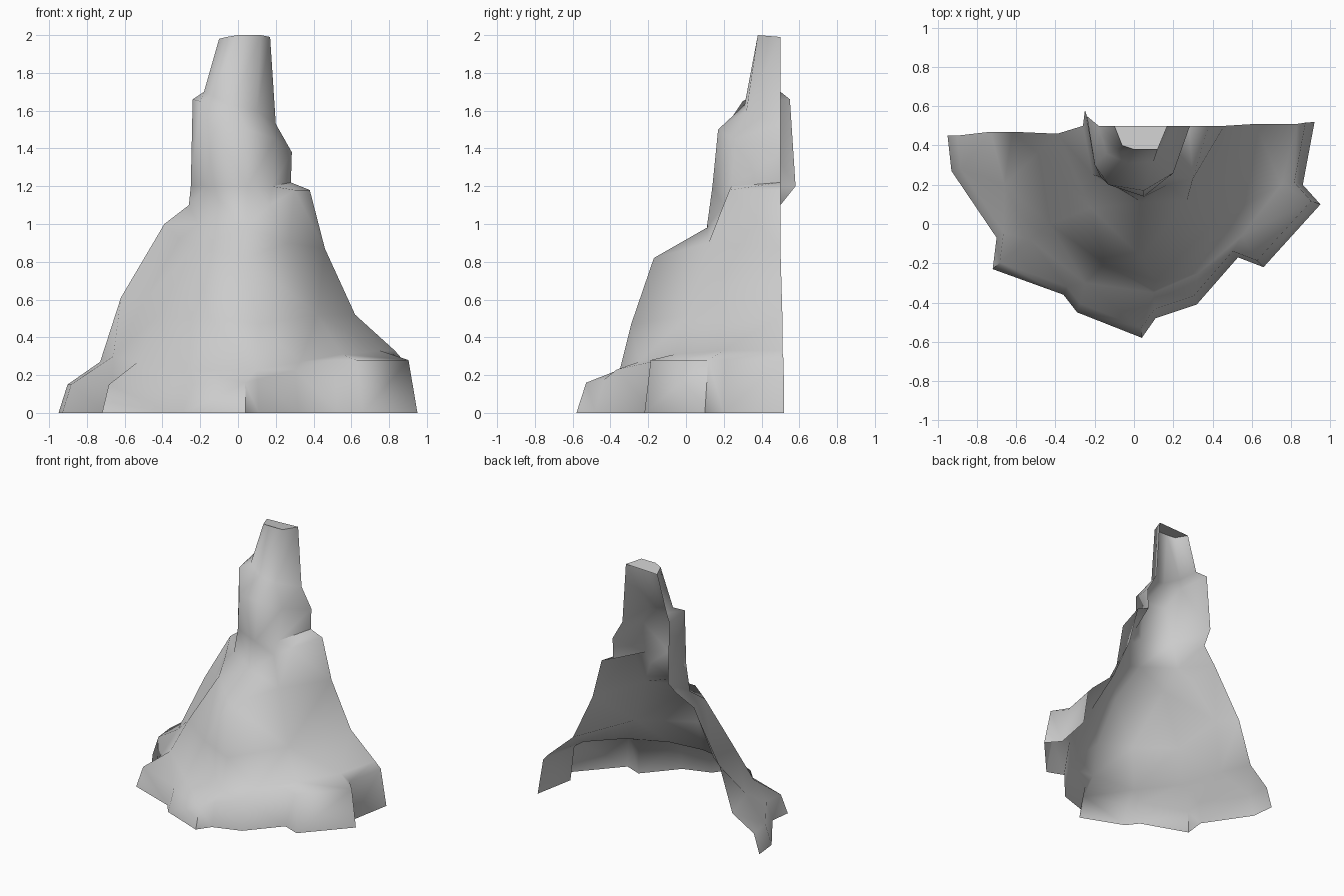
import bpy
import bmesh
from mathutils import Vector

cube = bpy.data.objects.get("Cube")
if cube:
    bpy.data.objects.remove(cube, do_unlink=True)

# Stone material
stone = bpy.data.materials.new("pale grey stone")
stone.use_nodes = True
colour = (0.6, 0.6, 0.6, 1)
stone.diffuse_color = colour
stone.node_tree.nodes["Principled BSDF"].inputs["Base Color"].default_value = colour

bm = bmesh.new()


def contour(points):
    """Add one open contour, running from the left end round the front to the right end."""
    return [bm.verts.new(p) for p in points]


def stitch(lower, upper):
    """Join two contours of any length with triangles, always taking the shorter diagonal."""
    i = j = 0
    while i < len(lower) - 1 or j < len(upper) - 1:
        can_low, can_up = i < len(lower) - 1, j < len(upper) - 1
        if can_low and can_up:
            step_low = (lower[i + 1].co - upper[j].co).length
            step_up = (upper[j + 1].co - lower[i].co).length
            take_low = step_low < step_up
        else:
            take_low = can_low
        if take_low:
            bm.faces.new((lower[i], lower[i + 1], upper[j]))
            i += 1
        else:
            bm.faces.new((lower[i], upper[j + 1], upper[j]))
            j += 1


# Ground outline and the low rim above it, which climbs towards the right end
outline = [(-.95, .45), (-.93, .27), (-.7, -.07), (-.72, -.23), (-.36, -.36),
           (-.29, -.45), (.04, -.58), (.11, -.48), (.32, -.41), (.53, -.17),
           (.66, -.22), (.95, .1), (.86, .2), (.92, .52)]
centre = Vector((0, .45))


def rim_point(point):
    x, y = centre.lerp(Vector(point), .95)
    height = .15 + .13 * min(max(x / .5, 0), 1)
    return x, y, height


ground = contour([(x, y, 0) for x, y in outline])
rim = contour([rim_point(p) for p in outline])

# Slope of the foot
foot = contour([(-.73, .47, .27), (-.66, .2, .3), (-.53, -.08, .27), (-.25, -.3, .22),
                (.1, -.35, .23), (.33, -.25, .27), (.55, -.06, .31), (.75, .2, .33),
                (.83, .51, .33)])
slope = contour([(-.62, .47, .61), (-.49, .36, .6), (-.43, 0, .51), (-.15, -.2, .5),
                 (.11, -.29, .47), (.42, .02, .52), (.62, .51, .52)])

# Shoulders and the buttress top
shoulder = contour([(-.39, .46, 1), (-.31, .28, .92), (-.22, .08, .88), (.04, -.17, .82),
                    (.27, .12, .9), (.46, .5, .87)])
neck = contour([(-.26, .5, 1.1), (-.21, .25, 1), (.04, .11, .98),
                (.17, .2, 1.1), (.3, .23, 1.18), (.38, .5, 1.18)])

# Pillar and the narrower spire
pillar_foot = contour([(-.25, .58, 1.2), (-.17, .24, 1.2), (.05, .14, 1.2),
                       (.18, .24, 1.2), (.28, .5, 1.22)])
pillar_top = contour([(-.24, .55, 1.66), (-.2, .3, 1.65), (-.13, .2, 1.5),
                      (.05, .17, 1.5), (.2, .26, 1.45), (.285, .5, 1.38)])
spire_foot = contour([(-.18, .5, 1.7), (-.14, .36, 1.68), (-.03, .31, 1.63),
                      (.1, .32, 1.6), (.2, .5, 1.53)])
spire_top = contour([(-.1, .5, 1.98), (-.06, .4, 1.99), (0, .38, 2),
                     (.12, .38, 2), (.17, .5, 1.99)])

levels = [ground, rim, foot, slope, shoulder, neck, pillar_foot, pillar_top,
          spire_foot, spire_top]
for lower, upper in zip(levels, levels[1:]):
    stitch(lower, upper)
bm.faces.new(spire_top)

# One open-backed rock shell
mesh = bpy.data.meshes.new("rock_shell")
bm.to_mesh(mesh)
bm.free()
mesh.materials.append(stone)
rock = bpy.data.objects.new("rock_shell", mesh)
bpy.context.collection.objects.link(rock)
bpy.context.view_layer.objects.active = rock
rock.select_set(True)
bpy.ops.object.shade_smooth_by_angle(angle=1.2)
